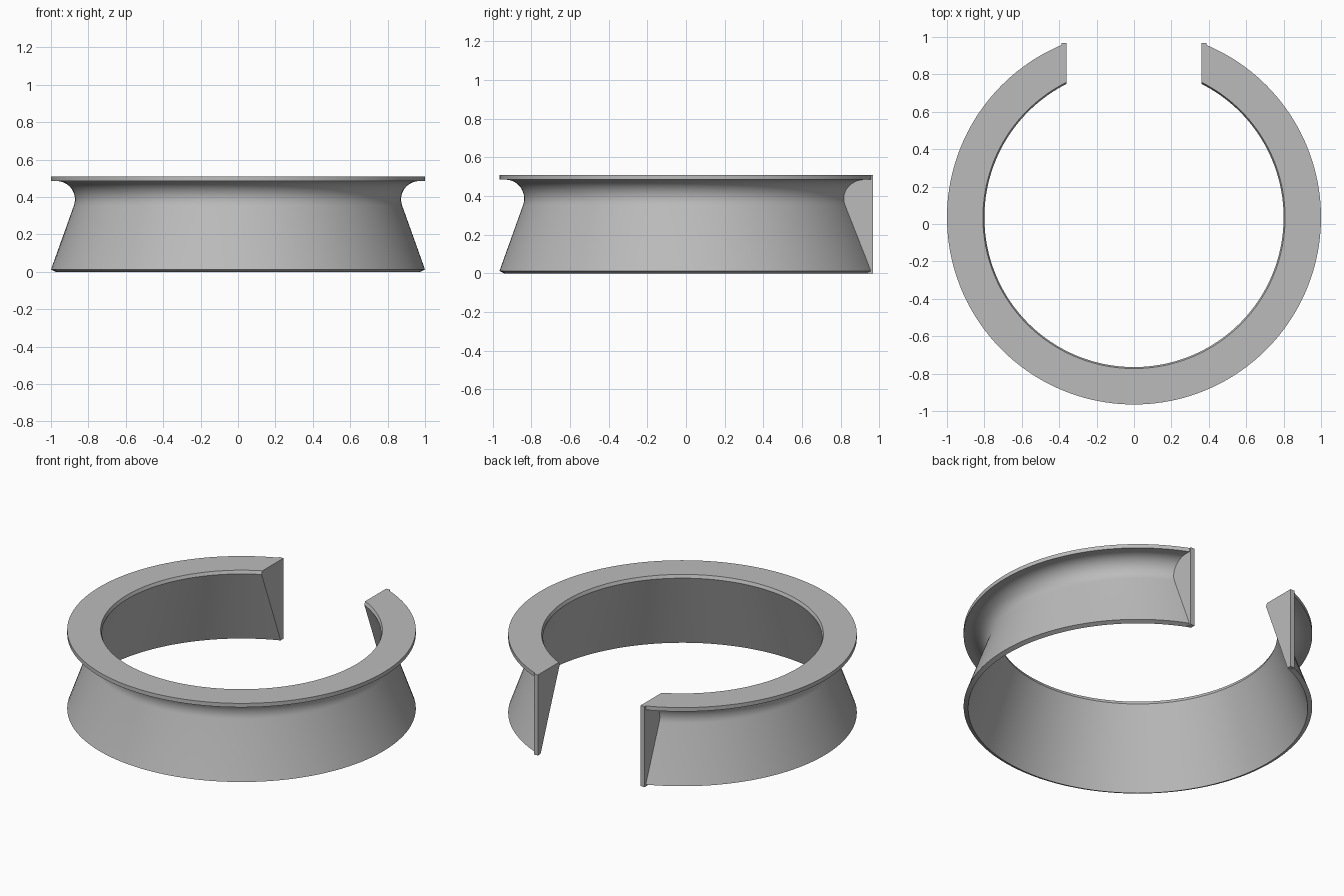
import bpy, bmesh, math

cube = bpy.data.objects.get("Cube")
if cube:
    bpy.data.objects.remove(cube)

CENTRE_Y = 0.035   # ring axis
GAP = 0.36         # half width of the opening at the back
PLATE = 0.028      # end plate thickness
TOP = 0.51
SEGMENTS = 144

grey = bpy.data.materials.new("grey plastic")
grey.use_nodes = True
colour = (0.5, 0.5, 0.5, 1)
grey.diffuse_color = colour
grey.node_tree.nodes["Principled BSDF"].inputs["Base Color"].default_value = colour


def finish(name, bm):
    bmesh.ops.recalc_face_normals(bm, faces=bm.faces)
    mesh = bpy.data.meshes.new(name)
    bm.to_mesh(mesh)
    bm.free()
    mesh.materials.append(grey)
    obj = bpy.data.objects.new(name, mesh)
    bpy.context.collection.objects.link(obj)
    bpy.ops.object.select_all(action="DESELECT")
    obj.select_set(True)
    bpy.context.view_layer.objects.active = obj
    bpy.ops.object.shade_smooth_by_angle(angle=math.radians(30))
    return obj


def depth(r):
    """y where a circle of radius r meets the plane of the opening"""
    return math.sqrt(r * r - GAP * GAP) + CENTRE_Y


# Cross-section (radius, height): inner wall, flange, groove arc, sloped skirt
inner = [(0.974 - 0.174 * i / 8, 0.49 * i / 8) for i in range(9)] + [(0.808, TOP)]
groove = []
for i in range(15):
    a = math.radians(90 + 110 * i / 14)
    groove.append((0.97 + 0.098 * math.cos(a), 0.387 + 0.098 * math.sin(a)))
profile = inner + [(1, TOP), (1, 0.485)] + groove + [(1, 0.012)]

# Open ring: each profile point sweeps round until it meets the opening planes
bm = bmesh.new()
rows = []
for r, z in profile:
    start = math.asin(GAP / r)
    row = []
    for i in range(SEGMENTS + 1):
        a = start + (2 * math.pi - 2 * start) * i / SEGMENTS
        row.append(bm.verts.new((r * math.sin(a), r * math.cos(a) + CENTRE_Y, z)))
    rows.append(row)
for k, row in enumerate(rows):
    after = rows[(k + 1) % len(rows)]
    for i in range(SEGMENTS):
        bm.faces.new((row[i], row[i + 1], after[i + 1], after[i]))
finish("split_ring", bm)

# End plates: close the ring ends and fill the groove out to the rim
outline = [(depth(r), z) for r, z in inner] + [(depth(1), TOP), (depth(1), 0)]
for name, side in (("left_end_plate", 1), ("right_end_plate", -1)):
    bm = bmesh.new()
    near = [bm.verts.new((side * GAP, y, z)) for y, z in outline]
    far = [bm.verts.new((side * (GAP + PLATE), y, z)) for y, z in outline]
    bm.faces.new(near)
    bm.faces.new(far)
    for i in range(len(outline)):
        j = (i + 1) % len(outline)
        bm.faces.new((near[i], near[j], far[j], far[i]))
    finish(name, bm)
